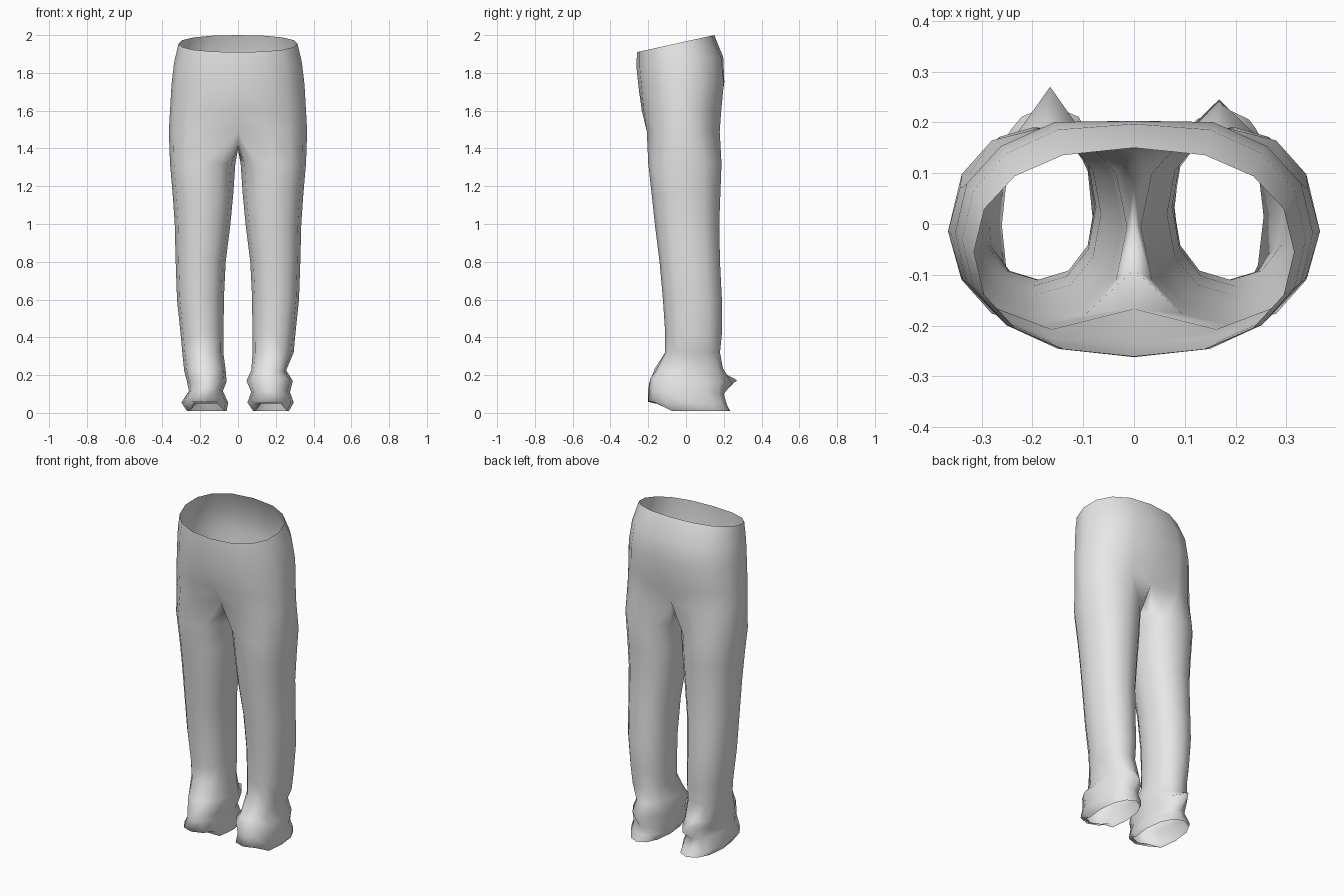
import bpy, bmesh
from math import sin, cos, radians, copysign

cube = bpy.data.objects.get("Cube")
if cube:
    bpy.data.objects.remove(cube)

cloth = bpy.data.materials.new("light grey cloth")
cloth.use_nodes = True
cloth.diffuse_color = (0.8, 0.8, 0.8, 1)
cloth.node_tree.nodes["Principled BSDF"].inputs["Base Color"].default_value = (0.8, 0.8, 0.8, 1)

# Hip half-rings: height, half width, front y, back y, tilt, front and back seam dents
HIPS = [(1.967, .315, -.26, .15, .22, 0, 0),
        (1.86, .338, -.262, .202, .12, 0, .005),
        (1.74, .352, -.252, .217, .04, 0, .014),
        (1.60, .36, -.24, .202, 0, .006, .025),
        (1.49, .366, -.222, .193, 0, .055, .045)]
# Leg rings: height, inner x, outer x, front y, back y
LEG = [(1.32, .014, .36, -.2, .188), (1.16, .025, .346, -.182, .182),
       (1.0, .04, .335, -.165, .176), (.8, .065, .33, -.14, .18),
       (.6, .075, .323, -.122, .19), (.42, .076, .304, -.11, .19),
       (.32, .078, .295, -.11, .18)]
# Crumpled cuff rings: as the leg, then tilt and how far the heel fold sticks out
CUFFS = {1: [(.225, .07, .255, -.165, .195, .06, 0), (.17, .045, .29, -.19, .205, -.06, .04),
             (.11, .07, .275, -.195, .2, -.05, 0), (.055, .05, .295, -.2, .215, -.03, 0),
             (.01, .08, .27, -.165, .23, 0, 0)],
         -1: [(.225, .065, .285, -.165, .195, -.06, 0), (.165, .06, .27, -.195, .215, .03, .055),
              (.115, .08, .26, -.2, .195, -.05, 0), (.055, .052, .3, -.2, .21, -.02, 0),
              (.01, .06, .27, -.165, .235, 0, 0)]}


def power(v, p):
    return copysign(abs(v) ** p, v)


def hip_ring(bm, side, z, rx, yf, yb, tilt, dent_f, dent_b):
    ring = []
    for i in range(9):
        a = radians(-90 + 22.5 * i)
        x = 0 if i in (0, 8) else rx * power(cos(a), .85)
        y = (yf + yb) / 2 + (yb - yf) / 2 * power(sin(a), .92)
        y += dent_f if i == 0 else -dent_b if i == 8 else 0
        ring.append(bm.verts.new((side * x, y, z + tilt * y)))
    return ring


def leg_ring(bm, side, z, xi, xo, yf, yb, tilt=0, heel=0):
    ring = []
    for i in range(12):
        a = radians(-120 + 30 * i)
        x = (xi + xo) / 2 + (xo - xi) / 2 * power(cos(a), .9)
        y = (yf + yb) / 2 + (yb - yf) / 2 * power(sin(a), .9)
        if i == 7:
            y += heel
        lift = .04 if z < .02 and y < -.12 else 0  # hem rises over the instep
        ring.append(bm.verts.new((side * x, y, z + tilt * y + lift)))
    return ring


def bridge(bm, upper, lower, closed):
    n = len(upper)
    for i in range(n if closed else n - 1):
        j = (i + 1) % n
        bm.faces.new((upper[i], lower[i], lower[j], upper[j]))


bm = bmesh.new()
for side in (1, -1):
    # Hips, open at the waist
    hips = [hip_ring(bm, side, *row) for row in HIPS]
    for upper, lower in zip(hips, hips[1:]):
        bridge(bm, upper, lower, False)
    # Crotch seam turns the half ring into a closed leg ring
    seam = [bm.verts.new((0, y, z)) for y, z in ((.08, 1.415), (0, 1.395), (-.09, 1.42))]
    previous = hips[-1] + seam
    # Leg and cuff, open at the hem
    for row in LEG + CUFFS[side]:
        ring = leg_ring(bm, side, *row)
        bridge(bm, previous, ring, True)
        previous = ring

# Sew both halves together along the centre
bmesh.ops.remove_doubles(bm, verts=bm.verts, dist=.0005)
bmesh.ops.recalc_face_normals(bm, faces=bm.faces)
# Make sure the cloth faces outward
outer = max(bm.faces, key=lambda f: f.calc_center_median().x)
if outer.normal.x < 0:
    bmesh.ops.reverse_faces(bm, faces=bm.faces)
mesh = bpy.data.meshes.new("trousers")
bm.to_mesh(mesh)
bm.free()
mesh.materials.append(cloth)
for face in mesh.polygons:
    face.use_smooth = True
trousers = bpy.data.objects.new("trousers", mesh)
bpy.context.collection.objects.link(trousers)
